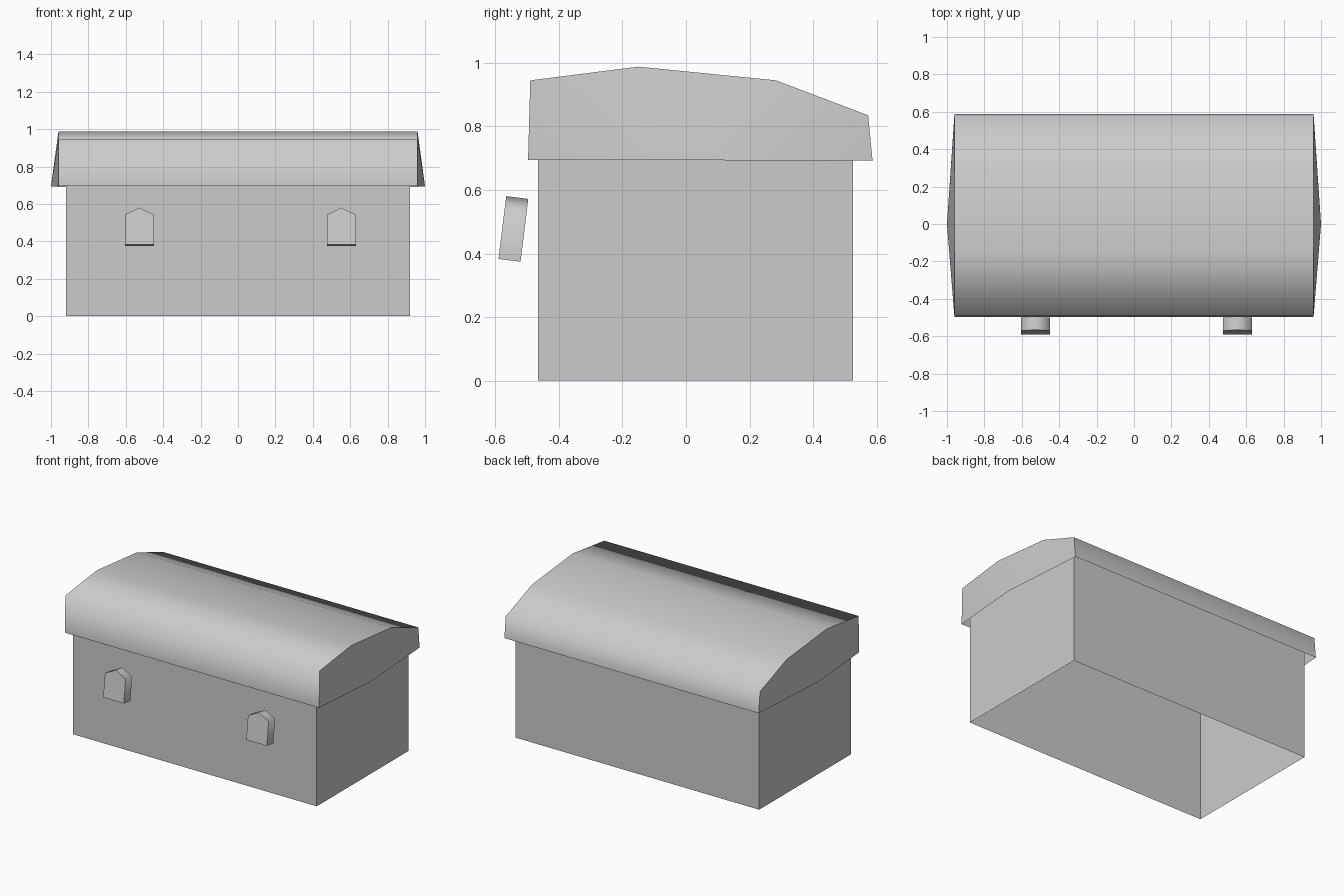
import bpy
import bmesh
import math

cube = bpy.data.objects.get("Cube")
if cube:
    bpy.data.objects.remove(cube, do_unlink=True)

GREY = (0.6, 0.6, 0.6, 1.0)
grey = bpy.data.materials.new("plain grey")
grey.use_nodes = True
grey.diffuse_color = GREY
grey.node_tree.nodes["Principled BSDF"].inputs["Base Color"].default_value = GREY


def finish(bm, name):
    """Turn a bmesh into a named grey object."""
    mesh = bpy.data.meshes.new(name)
    bm.to_mesh(mesh)
    bm.free()
    mesh.materials.append(grey)
    obj = bpy.data.objects.new(name, mesh)
    bpy.context.collection.objects.link(obj)
    return obj


def loft(bm, ring_a, ring_b, closed):
    """Bridge two matching rings of vertices with quads."""
    n = len(ring_a)
    for i in range(n if closed else n - 1):
        j = (i + 1) % n
        bm.faces.new((ring_a[i], ring_a[j], ring_b[j], ring_b[i]))


# Chest body: four walls, open underneath, rising inside the lid
bm = bmesh.new()
corners = [(-0.92, -0.465), (0.92, -0.465), (0.92, 0.525), (-0.92, 0.525)]
low, high = [[bm.verts.new((x, y, z)) for x, y in corners] for z in (0, 0.8)]
loft(bm, low, high, True)
finish(bm, "chest_body")

# Domed lid: smooth half barrel with shallow pointed ends, open underneath
profile = [(-0.497, 0.695), (-0.49, 0.945), (-0.15, 0.988),
           (0.283, 0.945), (0.573, 0.835), (0.587, 0.692)]
bm = bmesh.new()
right, left = [[bm.verts.new((x, y, z)) for y, z in profile] for x in (-0.96, 0.96)]
loft(bm, right, left, False)
for ring, side in ((right, -1), (left, 1)):
    tip = bm.verts.new((side, 0, 0.694))
    for a, b in zip(ring, ring[1:]):
        bm.faces.new((tip, a, b))
        bm.edges.get((a, b)).smooth = False
bmesh.ops.recalc_face_normals(bm, faces=bm.faces)
if sum(f.normal.z for f in bm.faces) < 0:
    bmesh.ops.reverse_faces(bm, faces=bm.faces)
for face in bm.faces:
    face.smooth = True
finish(bm, "lid")

# Latches: thick pointed plates leaning back towards the front wall
W = 0.078
outline = [(-W, 0), (W, 0), (W, 0.16), (0, 0.199), (-W, 0.16)]
for name, x in (("right_latch", -0.527), ("left_latch", 0.553)):
    bm = bmesh.new()
    front, back = [[bm.verts.new((px, y, pz)) for px, pz in outline] for y in (0, 0.07)]
    loft(bm, front, back, True)
    bm.faces.new(front)
    bm.faces.new(back)
    bmesh.ops.recalc_face_normals(bm, faces=bm.faces)
    latch = finish(bm, name)
    latch.location = (x, -0.59, 0.383)
    latch.rotation_euler.x = math.radians(-7)
    bpy.ops.object.select_all(action="DESELECT")
    latch.select_set(True)
    bpy.context.view_layer.objects.active = latch
    bpy.ops.object.shade_smooth_by_angle(angle=math.radians(70))
